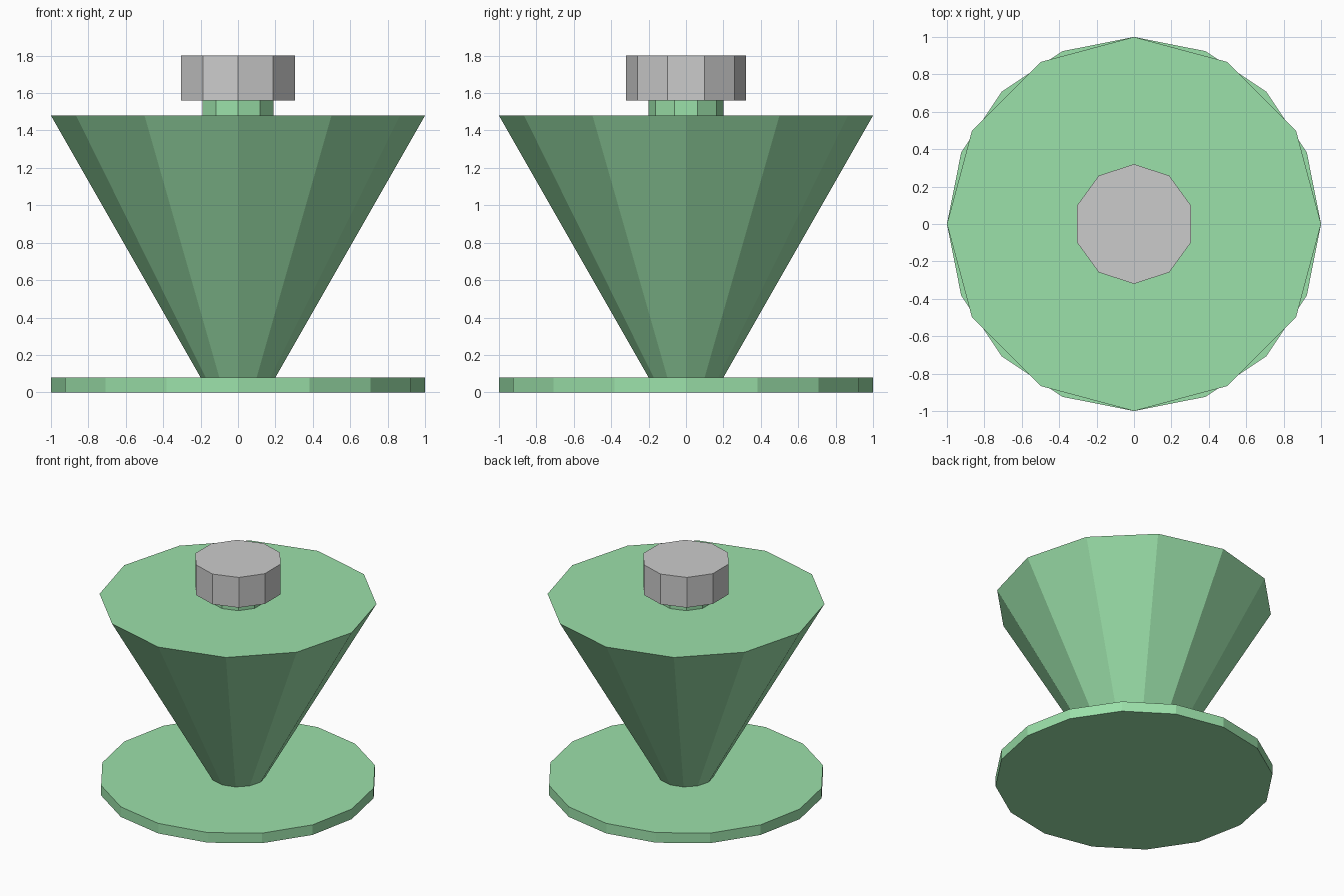
import bpy

if "Cube" in bpy.data.objects:
    bpy.data.objects.remove(bpy.data.objects["Cube"])

green = bpy.data.materials.new("green")
green.diffuse_color = (0.33, 0.75, 0.40, 1.0)
green.use_nodes = True
green.node_tree.nodes["Principled BSDF"].inputs["Base Color"].default_value = green.diffuse_color


def frustum(name, sides, r_low, r_high, z_low, z_high, material=None):
    """Flat-faced capped cylinder or cone between two heights."""
    bpy.ops.mesh.primitive_cone_add(
        vertices=sides, radius1=r_low, radius2=r_high,
        depth=z_high - z_low, location=(0, 0, (z_low + z_high) / 2))
    obj = bpy.context.object
    obj.name = name
    if material:
        obj.data.materials.append(material)
    return obj


# Flat round foot
frustum("base_disc", 16, 1.0, 1.0, 0.0, 0.08, green)
# Flaring body
frustum("flared_body", 12, 0.2, 1.0, 0.08, 1.48, green)
# Short neck under the knob
frustum("neck", 10, 0.2, 0.2, 1.48, 1.56, green)
# Grey knob on top
frustum("knob", 10, 0.32, 0.32, 1.56, 1.80)
